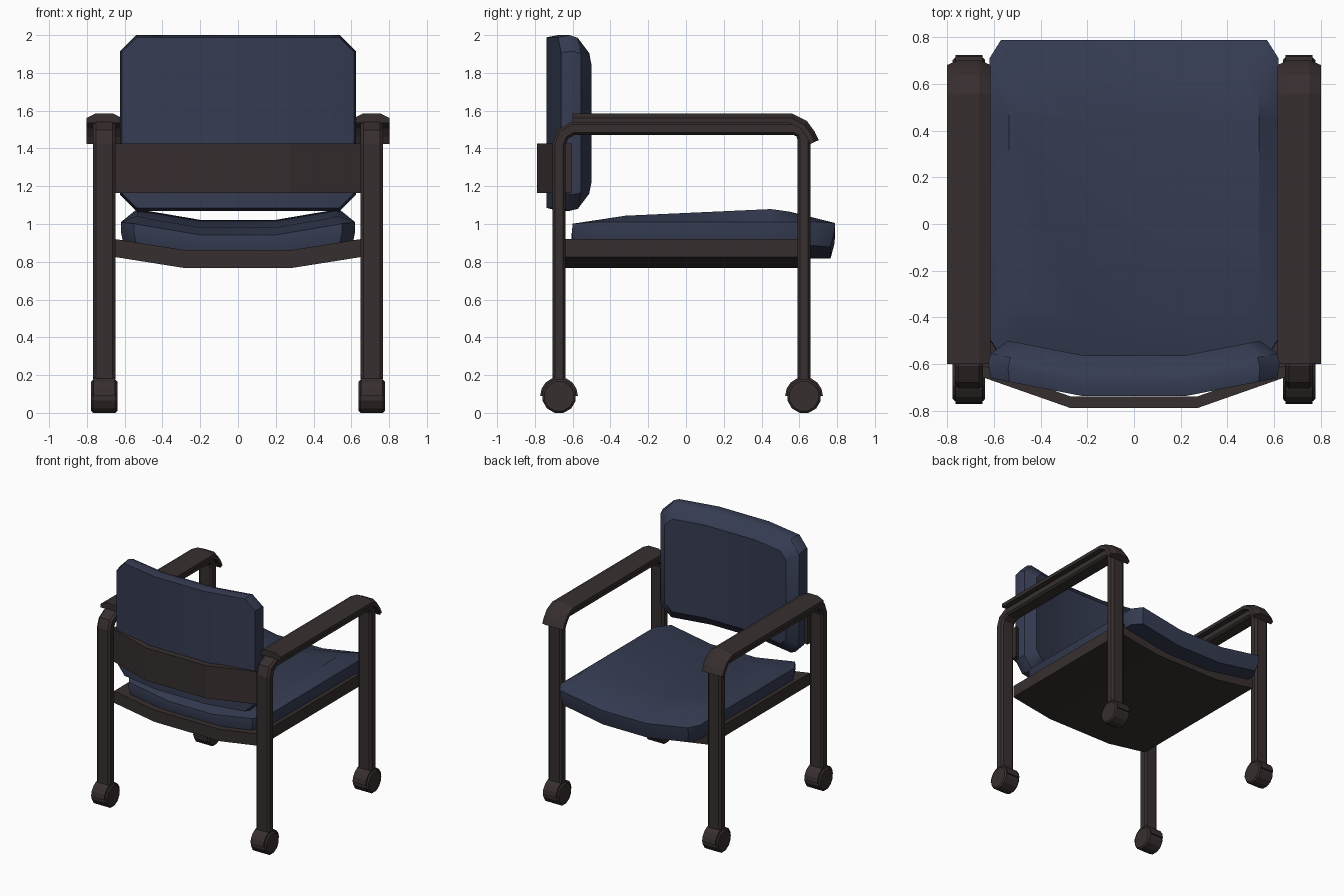
import bpy, bmesh, math
from mathutils import Vector

if "Cube" in bpy.data.objects:
    bpy.data.objects.remove(bpy.data.objects["Cube"])


def material(name, rgb):
    m = bpy.data.materials.new(name)
    m.diffuse_color = (*rgb, 1)
    m.use_nodes = True
    m.node_tree.nodes["Principled BSDF"].inputs["Base Color"].default_value = m.diffuse_color
    return m


BLUE = material("navy_fabric", (0.036, 0.045, 0.085))
BROWN = material("dark_brown", (0.039, 0.028, 0.028))


def finish(bm, name, mat, smooth=None):
    bmesh.ops.recalc_face_normals(bm, faces=bm.faces)
    me = bpy.data.meshes.new(name)
    bm.to_mesh(me)
    bm.free()
    me.materials.append(mat)
    ob = bpy.data.objects.new(name, me)
    bpy.context.collection.objects.link(ob)
    if smooth:
        bpy.ops.object.select_all(action='DESELECT')
        bpy.context.view_layer.objects.active = ob
        ob.select_set(True)
        bpy.ops.object.shade_smooth_by_angle(angle=math.radians(smooth))
    return ob


def loft(rings):
    """Closed skin through rings of equal point count, capped at both ends."""
    bm = bmesh.new()
    vs = [[bm.verts.new(p) for p in r] for r in rings]
    n = len(vs[0])
    for a, b in zip(vs, vs[1:]):
        for i in range(n):
            j = (i + 1) % n
            bm.faces.new((a[i], a[j], b[j], b[i]))
    bm.faces.new(vs[0][::-1])
    bm.faces.new(vs[-1])
    return bm


def cut(bm, axis, values):
    for v in values:
        co, no = Vector(), Vector()
        co[axis], no[axis] = v, 1
        bmesh.ops.bisect_plane(bm, geom=bm.verts[:] + bm.edges[:] + bm.faces[:],
                               plane_co=co, plane_no=no)


def bend(bm, axis, amount, inner, outer):
    """Push the middle (|x| < inner) along -axis, fading to none at outer."""
    cut(bm, 0, (-inner, inner))
    for v in bm.verts:
        t = (outer - abs(v.co.x)) / (outer - inner)
        v.co[axis] -= amount * max(0, min(1, t))


def chamfered(u, v0, v1, c0, c1):
    """Rectangle +-u by v0..v1 with cut corners (low corners c0, high corners c1)."""
    return [(-u + c0[0], v0), (u - c0[0], v0), (u, v0 + c0[1]), (u, v1 - c1[1]),
            (u - c1[0], v1), (-u + c1[0], v1), (-u, v1 - c1[1]), (-u, v0 + c0[1])]


def sweep(section, path, cx):
    """Sweep an (x, normal) section along a (y, z) path."""
    pts = [Vector(p) for p in path]
    rings = []
    for i, p in enumerate(pts):
        d0 = (p - pts[i - 1]).normalized() if i else (pts[1] - p).normalized()
        d1 = (pts[i + 1] - p).normalized() if i < len(pts) - 1 else d0
        t = (d0 + d1).normalized()
        k = 1 / t.dot(d0)
        n = Vector((-t.y, t.x)) * k
        rings.append([(cx + a, p.x + n.x * b, p.y + n.y * b) for a, b in section])
    return loft(rings)


def box(x, y0, y1, z0, z1):
    return loft([[(-x, y0, z), (x, y0, z), (x, y1, z), (-x, y1, z)] for z in (z0, z1)])


# Backrest cushion
rings = []
for y, u, z0, z1, c in ((-0.66, 0.615, 1.085, 1.988, 0.08), (-0.60, 0.625, 1.07, 2.0, 0.085),
                        (-0.555, 0.615, 1.08, 1.985, 0.085), (-0.485, 0.54, 1.16, 1.905, 0.06)):
    rings.append([(a, y, b) for a, b in chamfered(u, z0, z1, (c, c), (c, c))])
bm = loft(rings)
bend(bm, 1, 0.078, 0.22, 0.62)
finish(bm, "backrest", BLUE, 35)

# Seat cushion, dished across and domed along its length
rings = []
for z, u, y0, y1 in ((0.885, 0.605, -0.585, 0.765), (0.96, 0.62, -0.605, 0.785),
                     (1.01, 0.62, -0.6, 0.79), (1.06, 0.535, -0.43, 0.63)):
    rings.append([(a, b, z) for a, b in chamfered(u, y0, y1, (0.07, 0.11), (0.05, 0.08))])
bm = loft(rings)
cut(bm, 1, (0.45,))
for v in bm.verts:
    if v.co.z > 1.055:
        y = v.co.y
        v.co.z = 1.05 + 0.04 * (y + 0.43) / 0.88 if y < 0.451 else 1.09 - 0.025 * (y - 0.45) / 0.18
bend(bm, 2, 0.068, 0.2, 0.6)
finish(bm, "seat", BLUE, 35)

# Seat board
bm = box(0.65, -0.645, 0.62, 0.825, 0.92)
bend(bm, 2, 0.057, 0.29, 0.65)
finish(bm, "seat_board", BROWN)

# Back rail
bm = box(0.655, -0.655, -0.605, 1.163, 1.425)
bend(bm, 1, 0.135, 0.27, 0.655)
finish(bm, "back_rail", BROWN)

tube = chamfered(0.06, -0.034, 0.034, (0.016, 0.013), (0.016, 0.013))
tube_path = [(-0.672, 0.18), (-0.672, 1.42), (-0.652, 1.475), (-0.6, 1.505),
             (0.575, 1.505), (0.612, 1.49), (0.625, 1.45), (0.625, 0.18)]
pad = [(-0.093, -0.006), (0.093, -0.006), (0.093, 0.022), (0.045, 0.045),
       (-0.045, 0.045), (-0.093, 0.022)]
pad_path = [(-0.6, 1.54), (0.55, 1.54), (0.61, 1.51), (0.643, 1.465), (0.662, 1.425)]

for s, side in ((-1, "left"), (1, "right")):
    cx = s * 0.708
    # Leg and arm tube
    finish(sweep(tube, tube_path, cx), side + "_leg_frame", BROWN)
    # Arm pad
    finish(sweep(pad, pad_path, cx), side + "_arm_pad", BROWN)
    # Casters
    for y, end in ((-0.672, "back"), (0.625, "front")):
        arc = [2 * math.pi * (i + 0.5) / 12 for i in range(12)]
        wheel = [[(cx + dx, y + r * math.cos(a), 0.088 + r * math.sin(a)) for a in arc]
                 for dx, r in ((-0.07, 0.08), (-0.06, 0.091), (0.06, 0.091), (0.07, 0.08))]
        finish(loft(wheel), f"{side}_{end}_wheel", BROWN)
        hood = []
        for i in range(9):
            a = math.pi * i / 8
            hood.append([(cx + dx, y + r * math.cos(a), 0.09 + r * math.sin(a))
                         for dx, r in ((-0.058, 0.08), (0.058, 0.08), (0.058, 0.1), (-0.058, 0.1))])
        finish(loft(hood), f"{side}_{end}_caster_hood", BROWN)
